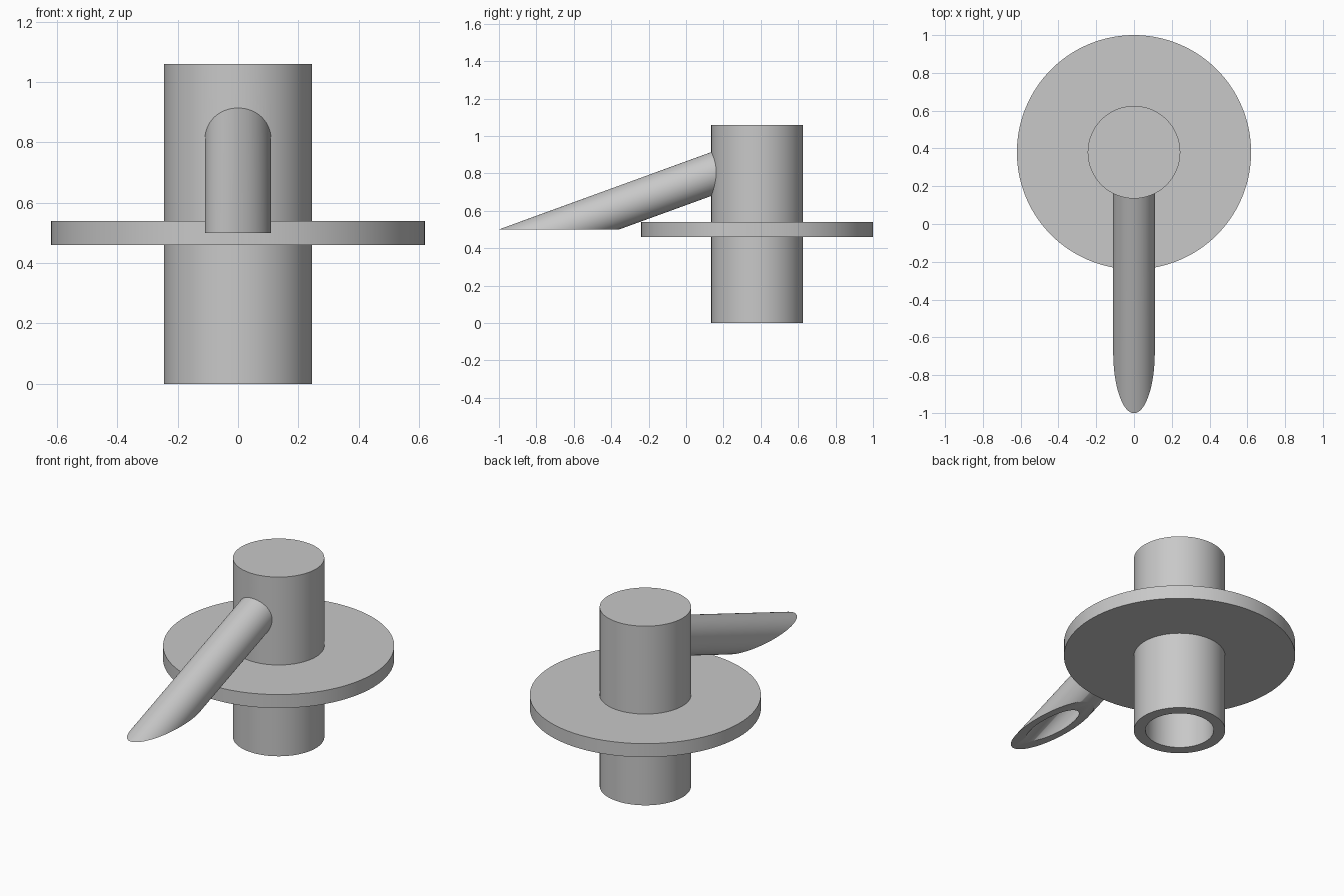
import bpy
import bmesh
import math
from mathutils import Matrix, Vector

if "Cube" in bpy.data.objects:
    bpy.data.objects.remove(bpy.data.objects["Cube"], do_unlink=True)

# Main dimensions
BODY_Y = 0.38
BODY_R, BODY_BORE, BODY_H = 0.245, 0.183, 1.06
FLANGE_R, FLANGE_LOW, FLANGE_HIGH = 0.62, 0.46, 0.54
SPOUT_R, SPOUT_BORE = 0.11, 0.07
SPOUT_TILT = math.radians(20)
MOUTH = Vector((0, -0.68, 0.5))
SEGMENTS = 128

metal = bpy.data.materials.new("grey metal")
metal.use_nodes = True
grey = (0.58, 0.58, 0.58, 1)
metal.diffuse_color = grey
metal.node_tree.nodes["Principled BSDF"].inputs["Base Color"].default_value = grey


def cylinder(name, radius, start, end, cut_z=None):
    """Closed cylinder between two points, optionally sliced flat below cut_z."""
    start, end = Vector(start), Vector(end)
    axis = end - start
    turn = Vector((0, 0, 1)).rotation_difference(axis).to_matrix().to_4x4()
    bm = bmesh.new()
    bmesh.ops.create_cone(bm, cap_ends=True, segments=SEGMENTS, radius1=radius,
                          radius2=radius, depth=axis.length,
                          matrix=Matrix.Translation((start + end) / 2) @ turn)
    if cut_z is not None:
        cut = bmesh.ops.bisect_plane(bm, geom=bm.verts[:] + bm.edges[:] + bm.faces[:],
                                     plane_co=(0, 0, cut_z), plane_no=(0, 0, 1),
                                     clear_inner=True)
        rim = [e for e in cut["geom_cut"] if isinstance(e, bmesh.types.BMEdge)]
        bmesh.ops.contextual_create(bm, geom=rim)
    bmesh.ops.recalc_face_normals(bm, faces=bm.faces[:])
    mesh = bpy.data.meshes.new(name)
    bm.to_mesh(mesh)
    bm.free()
    mesh.materials.append(metal)
    obj = bpy.data.objects.new(name, mesh)
    bpy.context.collection.objects.link(obj)
    return obj


def combine(target, tool, operation):
    """Apply a boolean and discard the tool."""
    mod = target.modifiers.new(operation, "BOOLEAN")
    mod.operation = operation
    mod.solver = "EXACT"
    mod.object = tool
    bpy.context.view_layer.objects.active = target
    bpy.ops.object.modifier_apply(modifier=mod.name)
    bpy.data.objects.remove(tool, do_unlink=True)


along = Vector((0, math.cos(SPOUT_TILT), math.sin(SPOUT_TILT)))

# Upright body, flange disc and sloping spout fused into one casting
body = cylinder("body_with_flange_and_spout", BODY_R, (0, BODY_Y, 0), (0, BODY_Y, BODY_H))
flange = cylinder("flange", FLANGE_R, (0, BODY_Y, FLANGE_LOW), (0, BODY_Y, FLANGE_HIGH))
spout = cylinder("spout", SPOUT_R, MOUTH - along * 0.5, MOUTH + along * 1.05, MOUTH.z)
combine(body, flange, "UNION")
combine(body, spout, "UNION")

# Hollow body, open at the base, and the water passage down the spout
body_bore = cylinder("body_bore", BODY_BORE, (0, BODY_Y, -0.1), (0, BODY_Y, 1.0))
spout_bore = cylinder("spout_bore", SPOUT_BORE, MOUTH - along * 0.5, MOUTH + along * 1.05)
combine(body, body_bore, "DIFFERENCE")
combine(body, spout_bore, "DIFFERENCE")

# Smooth round walls, crisp rims
bpy.ops.object.select_all(action="DESELECT")
body.select_set(True)
bpy.context.view_layer.objects.active = body
bpy.ops.object.shade_smooth_by_angle(angle=math.radians(30))
